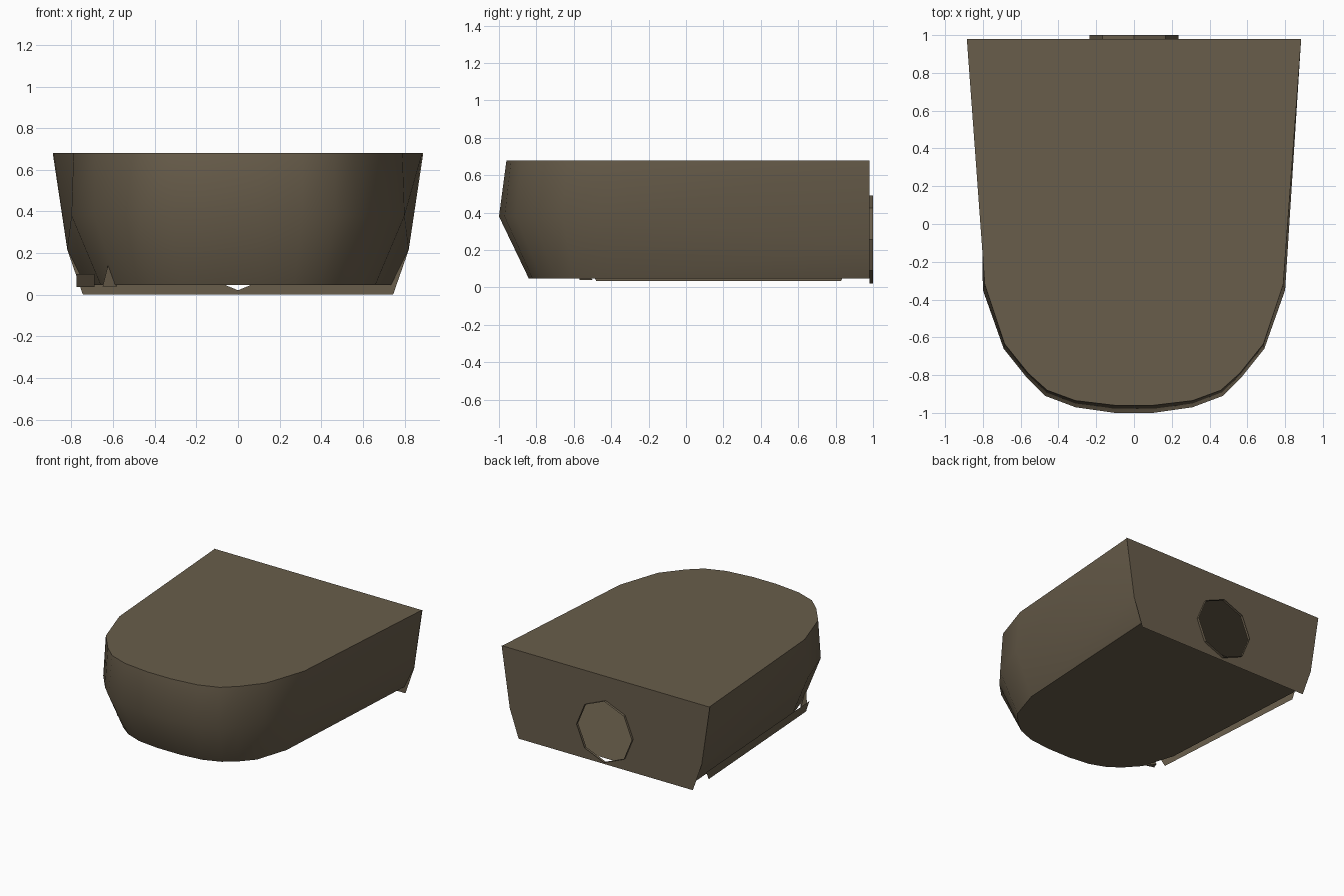
import bpy, bmesh, math

if "Cube" in bpy.data.objects:
    bpy.data.objects.remove(bpy.data.objects["Cube"])

mat = bpy.data.materials.new("brown_shell")
mat.diffuse_color = (0.14, 0.11, 0.07, 1)
mat.use_nodes = True
mat.node_tree.nodes["Principled BSDF"].inputs["Base Color"].default_value = mat.diffuse_color


def add_object(name, bm, recalc=True):
    if recalc:
        bmesh.ops.recalc_face_normals(bm, faces=bm.faces[:])
    me = bpy.data.meshes.new(name)
    bm.to_mesh(me)
    bm.free()
    ob = bpy.data.objects.new(name, me)
    bpy.context.collection.objects.link(ob)
    me.materials.append(mat)
    bpy.ops.object.select_all(action='DESELECT')
    ob.select_set(True)
    bpy.context.view_layer.objects.active = ob
    bpy.ops.object.shade_smooth_by_angle(angle=math.radians(35))
    return ob


def mirrored(half):
    return half + [(-x, y, z) for x, y, z in reversed(half)]


# U-shaped outlines of the hull, right half from back to nose
TOP = [(.885, .98), (.79, -.32), (.685, -.635), (.56, -.79), (.46, -.88), (.31, -.935), (.10, -.96)]
MID = [(.82, .98), (.80, -.35), (.69, -.66), (.57, -.81), (.47, -.91), (.31, -.97), (.10, -1.0)]
LOW = [(.735, .98), (.66, -.35), (.58, -.60), (.49, -.70), (.40, -.77), (.27, -.82), (.10, -.84)]

rows = [mirrored([(x, y, .68) for x, y in TOP]),
        mirrored([(x, y, .22 if y > 0 else .38) for x, y in MID]),
        mirrored([(x, y, .047) for x, y in LOW])]

# hull side walls with lid and floor
bm = bmesh.new()
loops = [[bm.verts.new(p) for p in row] for row in rows]
for a, b in zip(loops, loops[1:]):
    for i in range(len(a) - 1):
        bm.faces.new((a[i], a[i + 1], b[i + 1], b[i]))
bm.faces.new(loops[0])
bm.faces.new(loops[-1])
add_object("hull", bm)

# octagonal opening in the back wall
R, CZ, N = .236, .257, 8
octagon = [(R * math.sin(k * math.tau / N), CZ - R * math.cos(k * math.tau / N)) for k in range(N)]

# back wall, reaching below the floor
bm = bmesh.new()
wall = [(.89, .68), (.82, .215), (.745, 0), (-.745, 0), (-.82, .215), (-.89, .68)]
edges = []
for outline in (wall, octagon):
    vs = [bm.verts.new((x, .98, z)) for x, z in outline]
    edges += [bm.edges.new((vs[i - 1], vs[i])) for i in range(len(vs))]
bmesh.ops.triangle_fill(bm, edges=edges, use_beauty=True, use_dissolve=False, normal=(0, 1, 0))
add_object("back_wall", bm)

# short collar around the opening
bm = bmesh.new()
inner = [bm.verts.new((x, .98, z)) for x, z in octagon]
outer = [bm.verts.new((x, 1.0, z)) for x, z in octagon]
for i in range(N):
    bm.faces.new((inner[i - 1], inner[i], outer[i], outer[i - 1]))
add_object("opening_collar", bm)

# thin rail along the lower left edge
bm = bmesh.new()
rail = [(-.775, .86, .10), (-.69, -.52, .10), (-.69, -.48, .036), (-.775, .83, .036)]
bm.faces.new([bm.verts.new(p) for p in rail])
add_object("side_rail", bm)

# small fin near the left of the nose
bm = bmesh.new()
base = [bm.verts.new(p) for p in ((-.65, -.55, .04), (-.58, -.57, .04), (-.63, -.50, .04))]
tip = bm.verts.new((-.62, -.58, .16))
for i in range(3):
    bm.faces.new((base[i - 1], base[i], tip))
bm.faces.new(base)
add_object("small_fin", bm)
